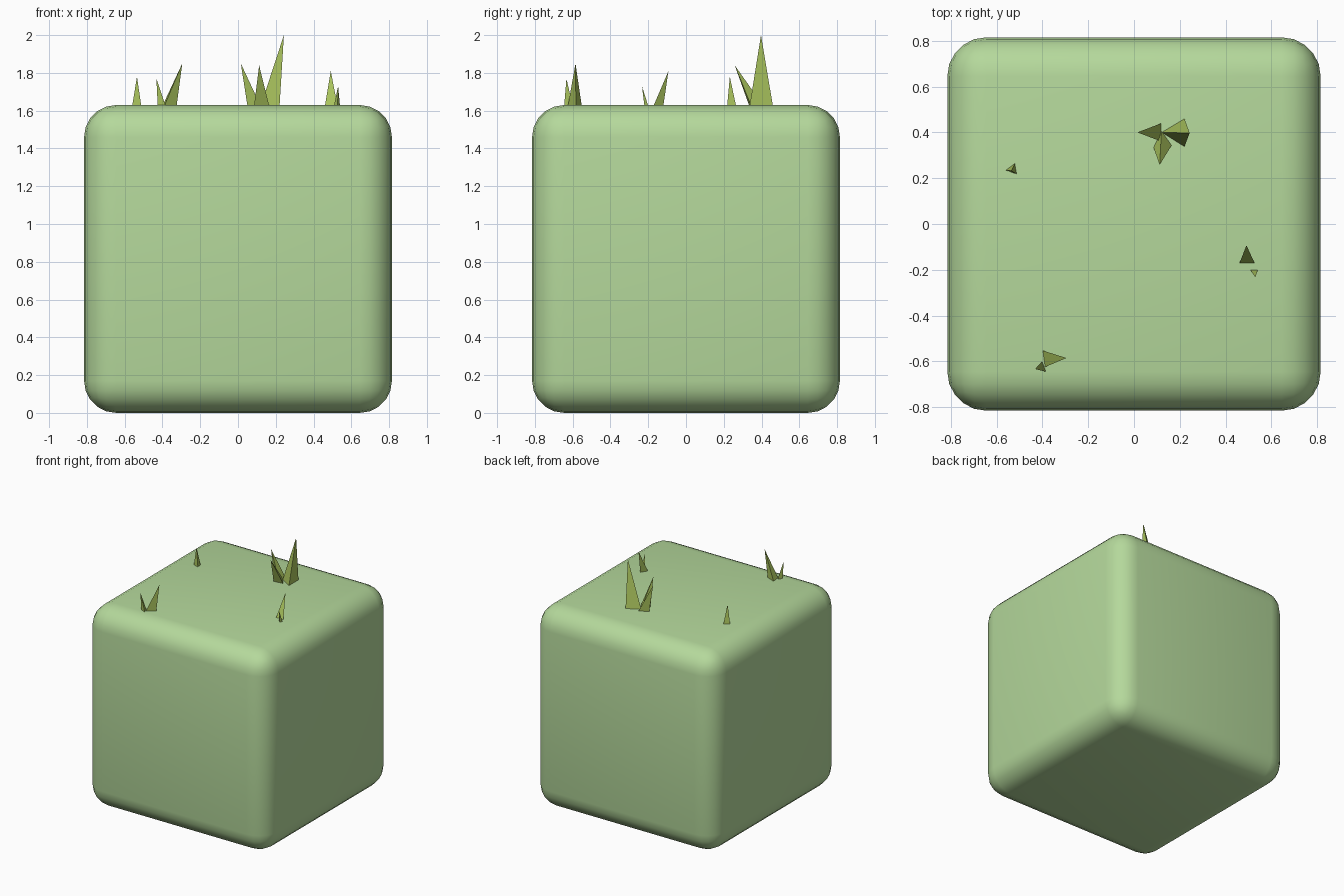
import bpy, bmesh

if "Cube" in bpy.data.objects:
    bpy.data.objects.remove(bpy.data.objects["Cube"])

def material(name, color):
    m = bpy.data.materials.new(name)
    m.diffuse_color = color
    m.use_nodes = True
    m.node_tree.nodes["Principled BSDF"].inputs["Base Color"].default_value = m.diffuse_color
    return m

leaf = material("pale_green", (0.46, 0.69, 0.33, 1))
grass = material("grass_green", (0.40, 0.55, 0.11, 1))

H = 0.815      # half width of the block
TOP = 2 * H

# Rounded block
bpy.ops.mesh.primitive_cube_add(size=TOP, location=(0, 0, H))
block = bpy.context.object
block.name = "rounded_block"
block.data.materials.append(leaf)
bev = block.modifiers.new("round_edges", 'BEVEL')
bev.width = 0.17
bev.segments = 5
bpy.ops.object.modifier_apply(modifier=bev.name)
bpy.ops.object.shade_smooth()

def blade(name, base, tip):
    """Three-sided spike: a triangle on the top face drawn to a leaning tip."""
    bm = bmesh.new()
    ring = [bm.verts.new((x, y, TOP - 0.005)) for x, y in base]
    apex = bm.verts.new(tip)
    bm.faces.new(ring)
    for i in range(3):
        bm.faces.new((ring[i], ring[(i + 1) % 3], apex))
    bmesh.ops.recalc_face_normals(bm, faces=bm.faces)
    mesh = bpy.data.meshes.new(name)
    bm.to_mesh(mesh)
    bm.free()
    mesh.materials.append(grass)
    ob = bpy.data.objects.new(name, mesh)
    bpy.context.collection.objects.link(ob)

# Back tuft of three blades
blade("back_tuft_tall", [(0.12, 0.40), (0.22, 0.46), (0.22, 0.337)], (0.243, 0.397, 2.0))
blade("back_tuft_left", [(0.05, 0.40), (0.12, 0.44), (0.12, 0.36)], (0.015, 0.40, 1.85))
blade("back_tuft_front", [(0.085, 0.335), (0.165, 0.345), (0.12, 0.41)], (0.112, 0.258, 1.84))
# Single blade on the left
blade("left_blade", [(-0.56, 0.235), (-0.52, 0.265), (-0.512, 0.218)], (-0.535, 0.232, 1.78))
# Front pair
blade("front_tuft_tall", [(-0.40, -0.552), (-0.39, -0.625), (-0.325, -0.583)], (-0.295, -0.585, 1.85))
blade("front_tuft_short", [(-0.40, -0.60), (-0.383, -0.645), (-0.425, -0.63)], (-0.432, -0.633, 1.77))
# Right pair
blade("right_tuft_tall", [(0.46, -0.172), (0.527, -0.172), (0.493, -0.12)], (0.491, -0.093, 1.81))
blade("right_tuft_short", [(0.508, -0.20), (0.54, -0.20), (0.527, -0.22)], (0.53, -0.233, 1.73))
